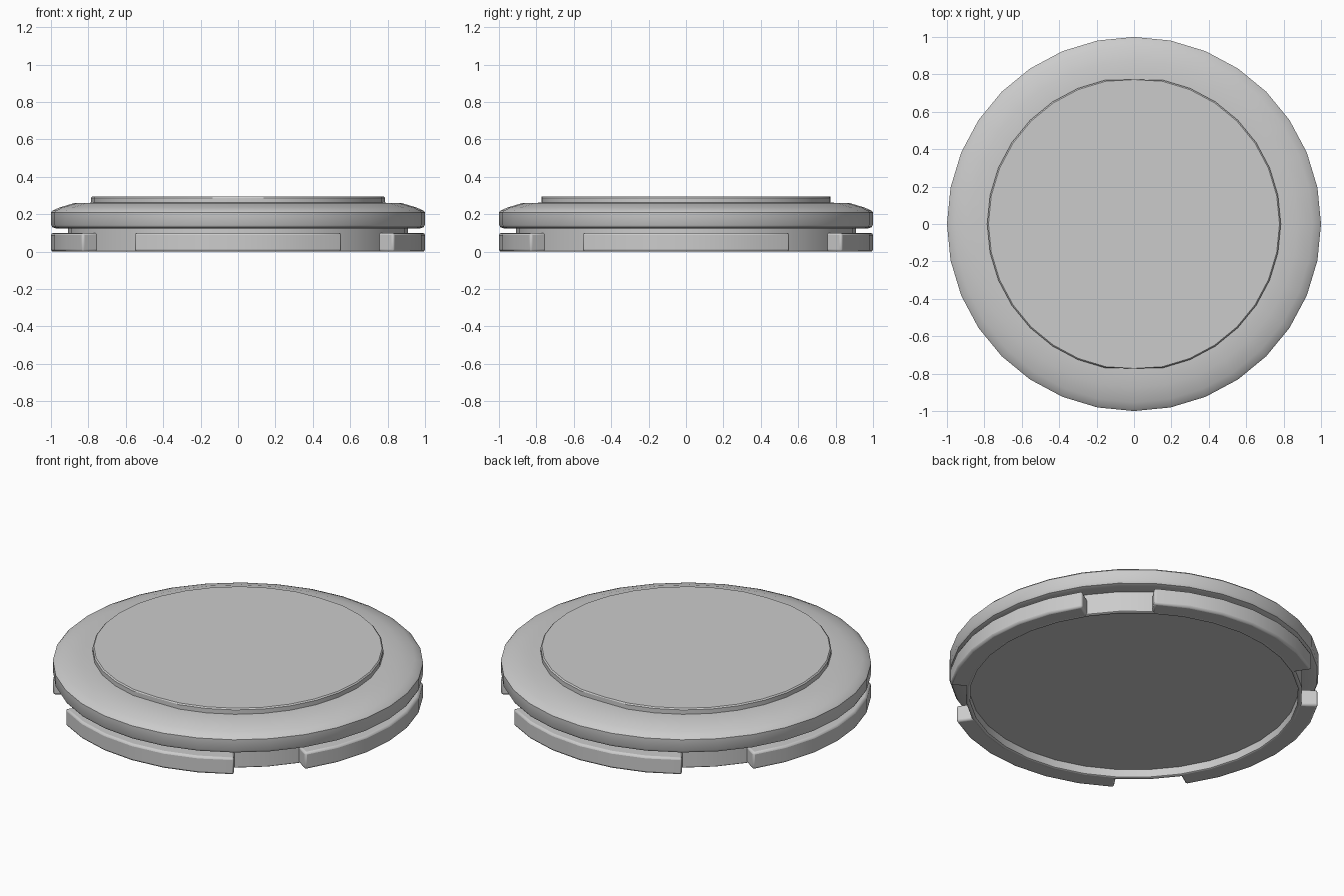
import bpy, bmesh
from math import sin, cos, pi, radians

cube = bpy.data.objects.get("Cube")
if cube:
    bpy.data.objects.remove(cube)

SIDES = 32

grey = bpy.data.materials.new("light grey")
grey.use_nodes = True
colour = (0.6, 0.6, 0.6, 1)
grey.diffuse_color = colour
grey.node_tree.nodes["Principled BSDF"].inputs["Base Color"].default_value = colour


def finish(name, bm, angle=40):
    bmesh.ops.remove_doubles(bm, verts=bm.verts, dist=1e-5)
    bmesh.ops.recalc_face_normals(bm, faces=bm.faces)
    mesh = bpy.data.meshes.new(name)
    bm.to_mesh(mesh)
    bm.free()
    mesh.materials.append(grey)
    obj = bpy.data.objects.new(name, mesh)
    bpy.context.collection.objects.link(obj)
    bpy.ops.object.select_all(action='DESELECT')
    obj.select_set(True)
    bpy.context.view_layer.objects.active = obj
    bpy.ops.object.shade_smooth_by_angle(angle=radians(angle))
    return obj


def sweep(name, profile, start=0, steps=SIDES, closed=False, angle=40):
    """Turn an (r, z) profile about z; a partial turn gets end caps."""
    bm = bmesh.new()
    rings = []
    for i in range(steps + 1):
        a = 2 * pi * (start + i) / SIDES
        rings.append([bm.verts.new((r * cos(a), r * sin(a), z)) for r, z in profile])
    n = len(profile)
    for a, b in zip(rings, rings[1:]):
        for j in range(n if closed else n - 1):
            k = (j + 1) % n
            bm.faces.new((a[j], b[j], b[k], a[k]))
    if steps < SIDES:
        bm.faces.new(rings[0])
        bm.faces.new(rings[-1])
    elif not closed:
        # Close the first and last loops with flat discs
        for j in (0, -1):
            bm.faces.new([ring[j] for ring in rings[:-1]])
    return finish(name, bm, angle)


# Wide rim with a rounded shoulder
sweep("rim", [(0.89, 0.125), (0.975, 0.125), (0.992, 0.131), (1.0, 0.145),
              (1.0, 0.21), (0.99, 0.22), (0.955, 0.236), (0.875, 0.26),
              (0.77, 0.262)])

# Raised top plate, slightly flattened at front and back
plate = sweep("top_plate", [(0.785, 0.255), (0.785, 0.288), (0.778, 0.295)])
for v in plate.data.vertices:
    v.co.y = max(-0.772, min(0.772, v.co.y))

# Neck under the rim, with a recessed floor
sweep("neck", [(0.91, 0.135), (0.91, 0.004), (0.905, 0.0), (0.893, 0.0),
               (0.888, 0.004), (0.888, 0.05)])

# Four base segments with gaps on the diagonals
section = [(0.89, 0.0), (1.0, 0.0), (1.0, 0.1), (0.89, 0.1)]
for i, side in enumerate(("left", "back", "right", "front")):
    seg = sweep(side + "_base_segment", section, i * 8 - 3, 6, closed=True)
    bevel = seg.modifiers.new("rounded edges", 'BEVEL')
    bevel.width = 0.012
    bevel.segments = 2
    bevel.limit_method = 'ANGLE'
    bevel.angle_limit = radians(40)
